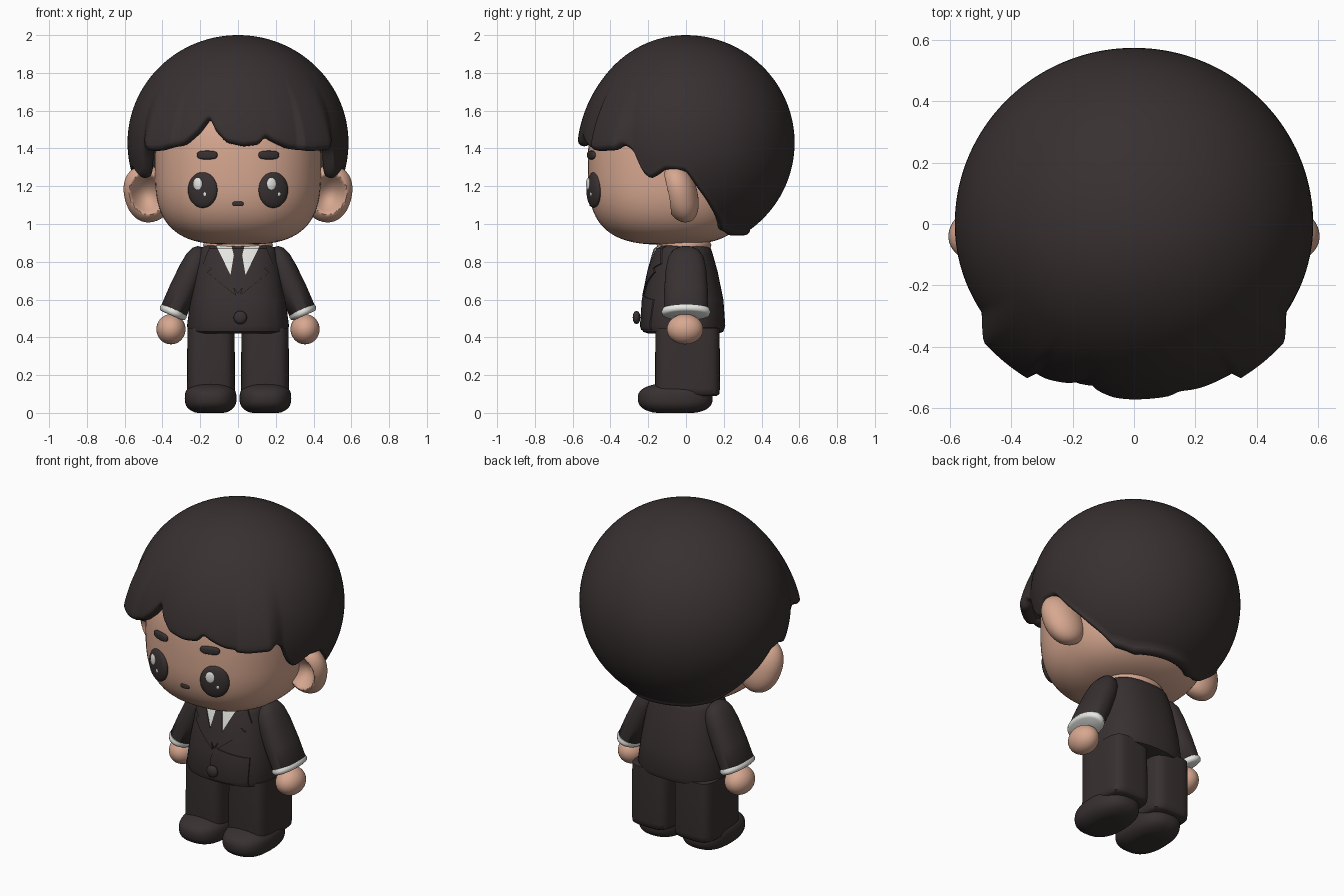
import bpy
import bmesh
from math import sin, cos, pi, acos, radians, copysign
from mathutils import Vector, Matrix, Euler

if "Cube" in bpy.data.objects:
    bpy.data.objects.remove(bpy.data.objects["Cube"])


def material(name, rgb):
    m = bpy.data.materials.new(name)
    m.use_nodes = True
    m.diffuse_color = (*rgb, 1)
    m.node_tree.nodes["Principled BSDF"].inputs["Base Color"].default_value = (*rgb, 1)
    return m


dark = material("charcoal brown", (0.04, 0.03, 0.03))
skin = material("warm skin", (0.68, 0.39, 0.28))
white = material("off white", (0.82, 0.82, 0.79))


def finish(name, bm, mat, matrix=None, angle=50):
    bmesh.ops.remove_doubles(bm, verts=bm.verts, dist=0.0002)
    if matrix:
        bm.transform(matrix)
    bmesh.ops.recalc_face_normals(bm, faces=bm.faces)
    mesh = bpy.data.meshes.new(name)
    bm.to_mesh(mesh)
    bm.free()
    mesh.materials.append(mat)
    ob = bpy.data.objects.new(name, mesh)
    bpy.context.collection.objects.link(ob)
    bpy.ops.object.select_all(action="DESELECT")
    ob.select_set(True)
    bpy.context.view_layer.objects.active = ob
    bpy.ops.object.shade_smooth_by_angle(angle=radians(angle))
    return ob


def surface(name, func, nu, nv, mat, matrix=None, angle=50):
    """Surface of rows v in 0..1, each closed around u in 0..2 pi."""
    bm = bmesh.new()
    rows = [[bm.verts.new(func(2 * pi * i / nu, j / nv)) for i in range(nu)]
            for j in range(nv + 1)]
    for a, b in zip(rows, rows[1:]):
        for i in range(nu):
            k = (i + 1) % nu
            bm.faces.new((a[i], a[k], b[k], b[i]))
    return finish(name, bm, mat, matrix, angle)


def power(x, n):
    return copysign(abs(x) ** (2 / n), x)


def blob(name, loc, size, mat, plan=2, tall=2, rot=None, warp=None, res=48):
    """Superellipsoid; higher exponents make it boxier."""
    def func(u, v):
        p = pi * (v - 0.5)
        r = power(cos(p), tall)
        co = Vector((size[0] * r * power(cos(u), plan),
                     size[1] * r * power(sin(u), plan),
                     size[2] * power(sin(p), tall)))
        return warp(co) if warp else co
    turn = (rot or Euler((0, 0, 0))).to_matrix().to_4x4()
    return surface(name, func, res, res // 2, mat, Matrix.Translation(loc) @ turn)


def loft(name, rings, mat, matrix=None, n=2.5):
    """Stack of rounded sections given as (z, half width, half depth)."""
    def func(u, v):
        z, rx, ry = rings[round(v * (len(rings) - 1))]
        return rx * power(cos(u), n), ry * power(sin(u), n), z
    return surface(name, func, 48, len(rings) - 1, mat, matrix)


def lookup(table, x):
    for (x0, *p), (x1, *q) in zip(table, table[1:]):
        if x <= x1:
            t = max(0, (x - x0) / (x1 - x0))
            return [a + (b - a) * t for a, b in zip(p, q)]
    return table[-1][1:]


# Head
HEAD, SIZE, PLAN, TALL = Vector((0, -0.08, 1.3)), (0.44, 0.44, 0.41), 2.3, 3
blob("head", HEAD, SIZE, skin, PLAN, TALL, res=80)


def face_point(x, z):
    r = (1 - abs((z - HEAD.z) / SIZE[2]) ** TALL) ** (1 / TALL)
    y = r * (1 - abs(x / SIZE[0] / r) ** PLAN) ** (1 / PLAN)
    return Vector((x, HEAD.y - SIZE[1] * y, z))


def on_face(name, x, z, size, mat, lift=0.0, plan=2, tall=2):
    e = 0.01
    slope = (face_point(x + e, z).y - face_point(x - e, z).y) / (2 * e)
    p = face_point(x, z) - Vector((0, lift, 0))
    return blob(name, p, size, mat, plan, tall, Euler((0, 0, slope)), res=32)


# Face details
for side, s in (("left", 1), ("right", -1)):
    on_face(side + "_eye", s * 0.187, 1.18, (0.083, 0.028, 0.095), dark)
    shine = 0.177 if s > 0 else -0.213
    on_face(side + "_eye_large_shine", shine, 1.212, (0.026, 0.008, 0.033), white, 0.024)
    on_face(side + "_eye_small_shine", shine + 0.038, 1.16, (0.013, 0.008, 0.016), white, 0.024)
    on_face(side + "_eyebrow", s * 0.163, 1.365, (0.056, 0.015, 0.023), dark, 0, 3, 3)
on_face("mouth", 0, 1.107, (0.03, 0.008, 0.013), dark, 0, 3, 3)


# Ears, dished on the front
def dish(co):
    r = ((co.x / 0.125) ** 2 + (co.z / 0.15) ** 2) ** 0.5
    if co.y < 0:
        co.y += 0.11 * max(0, 1 - (r / 0.72) ** 2)
    co.y -= 0.18 * co.z
    return co


for side, s in (("left", 1), ("right", -1)):
    blob(side + "_ear", (s * 0.482, -0.03, 1.16), (0.12, 0.092, 0.152), skin,
         2, 2.2, Euler((0, s * radians(14), 0)), dish, 64)

# Hair: ellipsoid cap with a scalloped, rolled lower edge (angle from front, height)
SIDE = [(50, 1.39), (54, 1.42), (59, 1.38), (64, 1.27), (68, 1.24), (73, 1.26),
        (78, 1.29), (90, 1.28), (98, 1.18), (108, 1.08), (122, 0.97), (140, 0.94), (180, 0.94)]
FRINGE = [(-46, 1.385), (-40, 1.39), (-28, 1.42), (-21, 1.48), (-15.5, 1.56), (-12, 1.49),
          (-6, 1.43), (3, 1.41), (11, 1.42), (14, 1.46), (18, 1.435), (26, 1.4),
          (38, 1.385), (46, 1.39)]
EDGE = [(-a, z) for a, z in reversed(SIDE)] + FRINGE + SIDE
CAP = Vector((0, 0, 1.43))
ROLL = 0.75


def hair_point(u, v):
    a = u - pi
    deg = a * 180 / pi
    low = sum(lookup(EDGE, deg + d)[0] for d in (-1, 0, 1)) / 3
    h = 0.03
    phi_end = acos(max(-1, (low + h - CAP.z) / 0.57))
    t, k = min(1, v / ROLL), max(0, (v - ROLL) / (1 - ROLL))
    phi = phi_end * t
    # Locks swell outward near their tips
    tip = max(0, min(1, (1.56 - low) / 0.14)) * max(0, min(1, (58 - abs(deg)) / 8))
    swell = 1 + (0.045 + 0.05 * (abs(deg) > 32)) * tip * max(0, (t - 0.55) / 0.45) ** 1.5
    depth = 0.548 if cos(a) > 0 else 0.575
    r = sin(phi) * swell - 2 * h * (1 - cos(pi * k))
    return CAP + Vector((0.585 * r * sin(a), -depth * r * cos(a),
                         0.57 * cos(phi) - h * sin(pi * k)))


surface("hair", hair_point, 240, 56, dark, angle=70)

# Neck
loft("neck", [(0.84, 0.17, 0.13), (0.89, 0.185, 0.145), (0.9, 0.18, 0.14), (0.93, 0.15, 0.12)],
     skin, Matrix.Translation((0, -0.01, 0)), 2)

# Jacket body
BODY_Y = -0.015
BODY = [(0.42, 0, 0), (0.42, 0.24, 0.185), (0.43, 0.262, 0.213), (0.46, 0.27, 0.223),
        (0.6, 0.252, 0.213), (0.75, 0.228, 0.182), (0.84, 0.208, 0.157),
        (0.87, 0.198, 0.147), (0.885, 0.175, 0.125), (0.885, 0, 0)]
loft("jacket_body", BODY, dark, Matrix.Translation((0, BODY_Y, 0)))


def plate(name, outline, mat, lift, mirror=1):
    """Thin panel wrapped on the front of the jacket."""
    bm = bmesh.new()
    bm.faces.new([bm.verts.new((mirror * x, 0, z)) for x, z in outline])
    for i in range(-9, 10):
        geom = bm.verts[:] + bm.edges[:] + bm.faces[:]
        bmesh.ops.bisect_plane(bm, geom=geom, plane_co=(i * 0.025, 0, 0), plane_no=(1, 0, 0))
    for z in (0.46, 0.6, 0.75, 0.84, 0.87):
        geom = bm.verts[:] + bm.edges[:] + bm.faces[:]
        bmesh.ops.bisect_plane(bm, geom=geom, plane_co=(0, 0, z), plane_no=(0, 0, 1))
    for v in bm.verts:
        rx, ry = lookup(BODY[1:-1], v.co.z)
        n = 2.5
        bulge = max(0, 1 - abs(v.co.x / rx) ** n) ** (1 / n)
        v.co.y = BODY_Y - ry * bulge - lift
    faces = bm.faces[:]
    made = bmesh.ops.extrude_face_region(bm, geom=faces)["geom"]
    for v in made:
        if isinstance(v, bmesh.types.BMVert):
            v.co.y += 0.009
    return finish(name, bm, mat, angle=30)


# Shirt, tie, lapels and front flap
for side, s in (("left", 1), ("right", -1)):
    plate(side + "_shirt_front", [(0, 0.885), (0.12, 0.885), (0.045, 0.73), (0, 0.68)],
          white, 0.004, s)
    plate(side + "_lapel", [(0.115, 0.885), (0.15, 0.88), (0.185, 0.79), (0.14, 0.765),
                            (0.165, 0.745), (0.01, 0.62), (0.04, 0.73)], dark, 0.008, s)
plate("tie", [(-0.035, 0.885), (0.035, 0.885), (0.022, 0.835), (0.045, 0.7), (0, 0.63),
              (-0.045, 0.7), (-0.022, 0.835)], dark, 0.008)
plate("jacket_flap", [(0.01, 0.63), (-0.018, 0.57), (-0.025, 0.44), (0.2, 0.44), (0.2, 0.6)],
      dark, 0.006)
blob("jacket_button", (0.012, -0.262, 0.505), (0.035, 0.02, 0.035), dark, res=32)

# Arms, cuffs and hands
SLEEVE = [(0, 0, 0), (0, 0.066, 0.105), (0.01, 0.073, 0.118), (0.12, 0.074, 0.116),
          (0.24, 0.07, 0.108), (0.31, 0.062, 0.095), (0.35, 0.047, 0.072),
          (0.37, 0.025, 0.04), (0.375, 0, 0)]
CUFF = [(-0.016, 0, 0), (-0.016, 0.06, 0.11), (-0.01, 0.072, 0.124), (0.005, 0.076, 0.13),
        (0.02, 0.072, 0.124), (0.024, 0, 0)]
for side, s in (("left", 1), ("right", -1)):
    tilt = Matrix.Translation((s * 0.342, 0, 0.535)) @ Matrix.Rotation(-s * radians(24), 4, "Y")
    loft(side + "_sleeve", SLEEVE, dark, tilt, 2.3)
    loft(side + "_cuff", CUFF, white, tilt @ Matrix.Translation((0, 0, -0.006)), 2.1)
    blob(side + "_hand", (s * 0.355, -0.005, 0.443), (0.077, 0.096, 0.08), skin)

# Trousers and shoes
LEG = [(0.09, 0, 0), (0.09, 0.11, 0.155), (0.1, 0.124, 0.168), (0.13, 0.127, 0.172),
       (0.45, 0.125, 0.17), (0.46, 0, 0)]


def sole(co):
    co.z = max(co.z, -0.078)
    if co.z > 0:
        co.z *= 1 + 0.5 * co.y
    return co


for side, s in (("left", 1), ("right", -1)):
    loft(side + "_trouser_leg", LEG, dark, Matrix.Translation((s * 0.143, 0.008, 0)), 4.5)
    blob(side + "_shoe", (s * 0.145, -0.057, 0.078), (0.137, 0.198, 0.085), dark,
         2.5, 2.6, None, sole)
